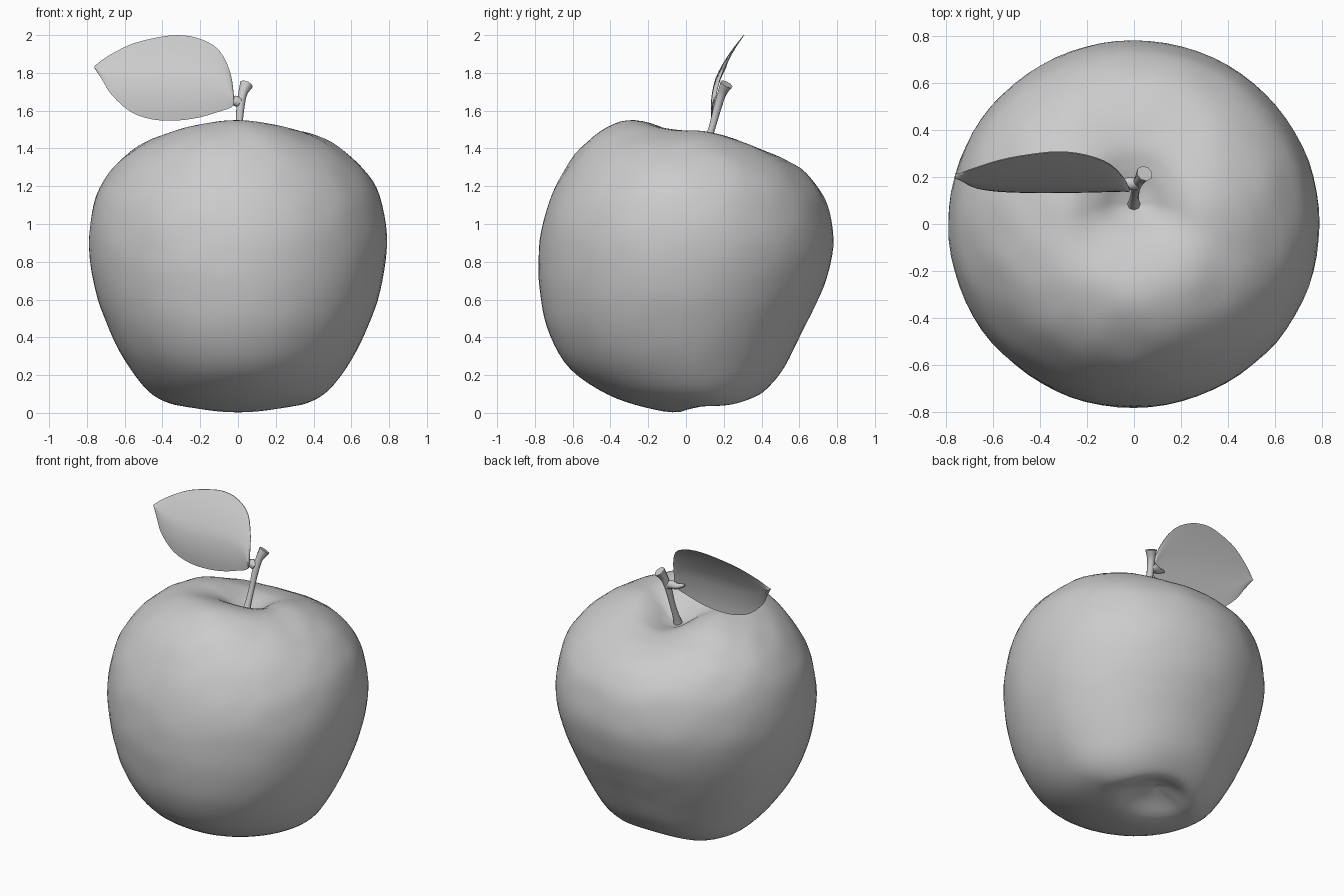
import bpy, bmesh, math
from mathutils import Vector, noise

cube = bpy.data.objects.get("Cube")
if cube:
    bpy.data.objects.remove(cube, do_unlink=True)

grey = bpy.data.materials.new("plain grey")
grey.use_nodes = True
GREY = (0.6, 0.6, 0.6, 1)
grey.diffuse_color = GREY
grey.node_tree.nodes["Principled BSDF"].inputs["Base Color"].default_value = GREY


def spline(points, steps):
    """Smooth curve through tuples of any length."""
    pts = [Vector(p) for p in points]
    out = []
    for i in range(len(pts) - 1):
        a, b = pts[max(i - 1, 0)], pts[i]
        c, d = pts[i + 1], pts[min(i + 2, len(pts) - 1)]
        for k in range(steps):
            t = k / steps
            out.append(b + (c - a) * (t / 2)
                       + (a * 2 - b * 5 + c * 4 - d) * (t * t / 2)
                       + (b * 3 - a - c * 3 + d) * (t ** 3 / 2))
    return out + [pts[-1]]


def loft(name, rings, angle):
    """Skin closed rings and cap both ends."""
    bm = bmesh.new()
    loops = [[bm.verts.new(p) for p in ring] for ring in rings]
    n = len(loops[0])
    for lo, hi in zip(loops, loops[1:]):
        for i in range(n):
            j = (i + 1) % n
            bm.faces.new((lo[i], lo[j], hi[j], hi[i]))
    bm.faces.new(loops[0][::-1])
    bm.faces.new(loops[-1])
    bmesh.ops.remove_doubles(bm, verts=bm.verts, dist=0.0005)
    bmesh.ops.recalc_face_normals(bm, faces=bm.faces)
    mesh = bpy.data.meshes.new(name)
    bm.to_mesh(mesh)
    bm.free()
    mesh.materials.append(grey)
    obj = bpy.data.objects.new(name, mesh)
    bpy.context.collection.objects.link(obj)
    bpy.ops.object.select_all(action='DESELECT')
    obj.select_set(True)
    bpy.context.view_layer.objects.active = obj
    bpy.ops.object.shade_smooth_by_angle(angle=math.radians(angle))
    return obj


def tube(name, path, sides=8, steps=4):
    """Round tube along (x, y, z, radius) points."""
    pts = spline(path, steps)
    rings = []
    for i, p in enumerate(pts):
        axis = (pts[min(i + 1, len(pts) - 1)] - pts[max(i - 1, 0)]).to_3d().normalized()
        u = axis.cross(Vector((0, 1, 0.2))).normalized()
        v = axis.cross(u)
        rings.append([p.to_3d() + (u * math.cos(a) + v * math.sin(a)) * p[3]
                      for a in (math.tau * k / sides for k in range(sides))])
    return loft(name, rings, 50)


# Fruit: half width, then (height at sides), (y, height) at front and at back
side = [(0, .12), (.12, .085), (.25, .04), (.36, .05), (.48, .12), (.6, .28),
        (.69, .46), (.755, .65), (.79, .88), (.765, 1.1), (.69, 1.26),
        (.57, 1.385), (.42, 1.465), (.28, 1.495), (.17, 1.455), (.08, 1.39), (0, 1.35)]
front = [(.2, .12), (.1, .08), (-.03, .005), (-.22, .03), (-.42, .1), (-.61, .23),
         (-.72, .41), (-.77, .62), (-.78, .82), (-.755, 1.02), (-.68, 1.22),
         (-.56, 1.4), (-.42, 1.51), (-.27, 1.55), (-.1, 1.5), (.02, 1.41), (.08, 1.35)]
back = [(.2, .12), (.28, .11), (.37, .09), (.45, .15), (.525, .25), (.61, .42),
        (.68, .56), (.74, .7), (.78, .88), (.76, 1.06), (.71, 1.18),
        (.61, 1.29), (.48, 1.36), (.34, 1.395), (.24, 1.385), (.16, 1.365), (.08, 1.35)]
rings = []
for rx, zs, yf, zf, yb, zb in spline([s + f + b for s, f, b in zip(side, front, back)], 4):
    ring = []
    for k in range(72):
        c, s = math.cos(math.tau * k / 72), math.sin(math.tau * k / 72)
        p = Vector((rx * c, (yf + yb) / 2 + (yb - yf) / 2 * s,
                    zs * c * c + (zb if s > 0 else zf) * s * s))
        # gentle hand-made unevenness, fading out at the poles
        ring.append(p * (1 + 0.005 * min(rx * 2, 1) * noise.noise(p * 7)))
    rings.append(ring)
loft("fruit_body", rings, 60)

# Stem with a flared tip, and the short leaf stalk
tube("stem", [(0, .07, 1.32, .035), (0, .1, 1.4, .022), (.005, .135, 1.5, .018),
              (.012, .165, 1.61, .021), (.025, .19, 1.69, .024), (.045, .215, 1.74, .036)])
tube("leaf_stalk", [(.012, .17, 1.64, .026), (-.015, .172, 1.652, .028),
                    (-.05, .17, 1.65, .02), (-.1, .16, 1.665, .008)])

# Leaf: outline from stalk to tip as (x, lower height, upper height), cupped in y
outline = [(-.02, 1.635, 1.665), (-.04, 1.615, 1.8), (-.1, 1.595, 1.92), (-.2, 1.565, 1.98),
           (-.32, 1.548, 2.0), (-.45, 1.553, 1.983), (-.57, 1.595, 1.95), (-.67, 1.685, 1.9),
           (-.72, 1.765, 1.868), (-.76, 1.825, 1.835)]
rings = []
for x, low, high in spline(outline, 3):
    rim = []
    for k in range(13):
        t = k / 12
        z = low + (high - low) * t
        y = .137 + .17 * max((z - 1.545) / .455, 0) ** 2
        y -= .012 * (1 - abs(2 * t - 1)) * (high - low) / .45
        rim.append((Vector((x, y, z)), .009 * math.sin(math.pi * t) + .002))
    rings.append([p + Vector((0, -w, 0)) for p, w in rim]
                 + [p + Vector((0, w, 0)) for p, w in reversed(rim)])
loft("leaf", rings, 45)
